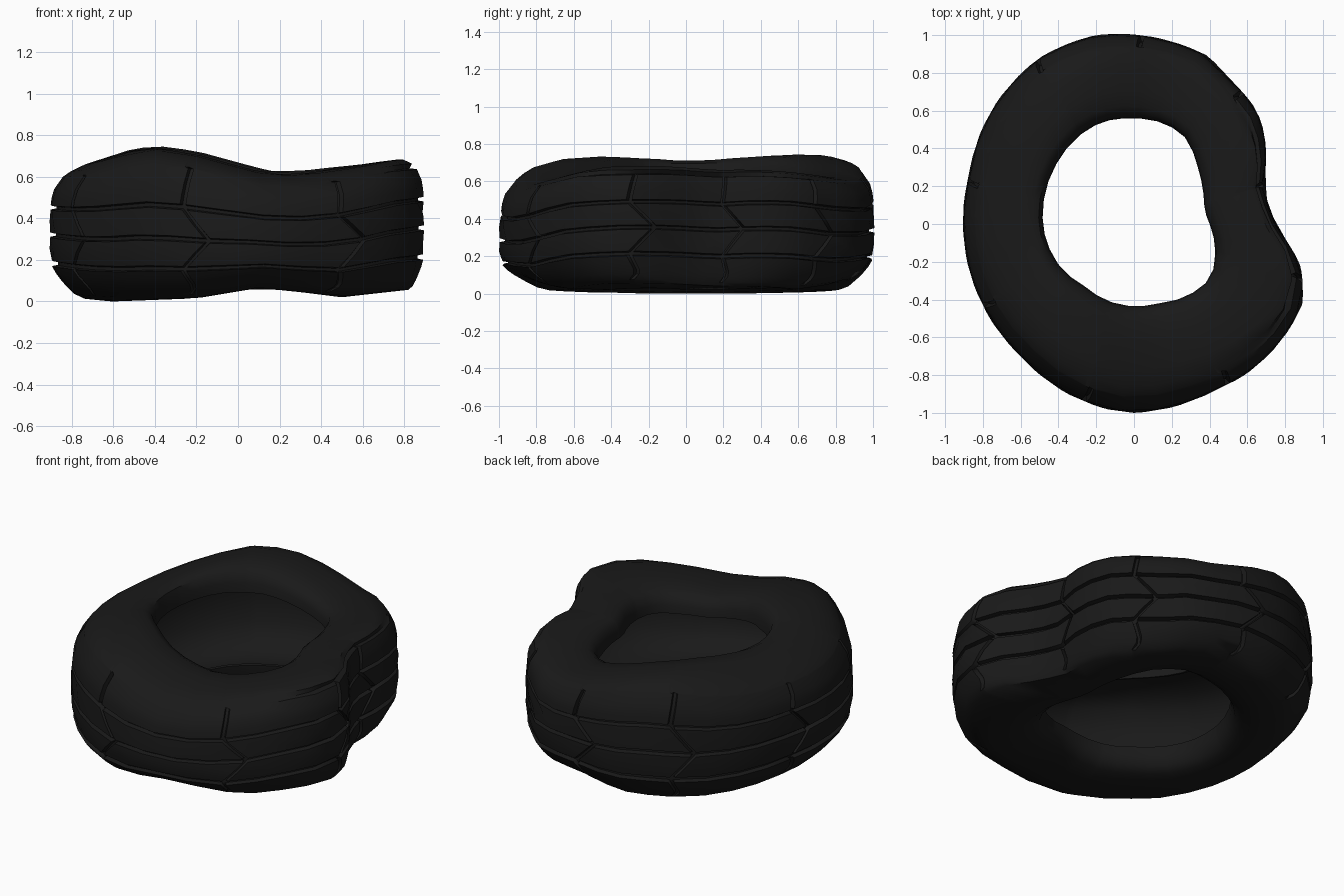
import bpy, bmesh
from math import atan2, degrees, radians, cos, sin, hypot, exp

if "Cube" in bpy.data.objects:
    bpy.data.objects.remove(bpy.data.objects["Cube"])

# Plan outlines (x, y) of the squashed tyre: tread and hole
OUTER = [(-.2, 1), (.1, .99), (.25, .95), (.4, .885), (.47, .8), (.65, .6), (.685, .5),
         (.7, .35), (.68, .2), (.72, .05), (.77, -.04), (.83, -.12), (.88, -.22), (.895, -.3),
         (.89, -.43), (.77, -.63), (.6, -.79), (.43, -.88), (.27, -.95), (0, -1),
         (-.1, -.99), (-.33, -.91), (-.6, -.7), (-.81, -.41), (-.9, -.09), (-.875, .25),
         (-.73, .64), (-.5, .88), (-.36, .95)]
HOLE = [(0, .56), (.17, .53), (.28, .45), (.33, .32), (.36, .2), (.37, .07), (.4, 0),
        (.43, -.15), (.41, -.28), (.35, -.34), (.13, -.42), (-.1, -.42), (-.26, -.33),
        (-.41, -.2), (-.48, -.02), (-.48, .1), (-.42, .3), (-.31, .45), (-.17, .54)]
# Heights of the wavy top and bottom along x
TOP = [(-.9, .63), (-.75, .66), (-.6, .70), (-.5, .73), (-.38, .74), (-.2, .715), (0, .66),
       (.15, .62), (.3, .62), (.6, .66), (.75, .69), (.9, .69)]
BOTTOM = [(-.9, .025), (-.75, .01), (-.6, 0), (-.2, .015), (.1, .065), (.3, .045), (.5, .02),
          (.75, .05), (.9, .055)]
# Cross grooves round the tread (degrees)
CROSS = [-152, -106, -60, -19, 16, 50, 87, 120, 165]
GROOVES = [.65, .43, .22]
DEPTH = .028


def interp(table, x):
    if x <= table[0][0]:
        return table[0][1]
    for (a, p), (b, q) in zip(table, table[1:]):
        if x <= b:
            return p + (q - p) * (x - a) / (b - a)
    return table[-1][1]


def polar(points):
    pts = sorted((degrees(atan2(y, x)), hypot(x, y)) for x, y in points)
    return [(a - 360, r) for a, r in pts] + pts + [(a + 360, r) for a, r in pts]


R_OUT, R_IN = polar(OUTER), polar(HOLE)

# Cross-section rows: (radial fraction, height fraction, ring groove?, tread zone 0/1)
rows = [(0, .8, 0, 0), (.01, .88, 0, 0), (.05, .95, 0, 0), (.14, .99, 0, 0), (.33, 1, 0, 0),
        (.6, .99, 0, 0), (.76, .955, 0, 0), (.85, .915, 0, 0), (.86, .905, 0, 1),
        (.95, .81, 0, 1), (.98, .73, 0, 1)]
for i, g in enumerate(GROOVES):
    t = (.99, 1, .975)[i]
    rows += [(t, g + .019, 0, 1), (t, g + .011, 1, 1), (t, g - .011, 1, 1), (t, g - .019, 0, 1)]
    if i < 2:
        rows.append((1.0, (g + GROOVES[i + 1]) / 2, 0, 1))
rows += [(.93, .155, 0, 1), (.86, .105, 0, 1), (.8, .07, 0, 1), (.72, .03, 0, 0),
         (.6, .005, 0, 0), (.33, 0, 0, 0), (.14, .01, 0, 0), (.05, .05, 0, 0), (.01, .12, 0, 0),
         (0, .19, 0, 0),
         # hollow inside
         (.05, .19, 0, 0), (.14, .13, 0, 0), (.33, .1, 0, 0), (.6, .1, 0, 0), (.78, .16, 0, 0),
         (.89, .28, 0, 0), (.92, .45, 0, 0), (.89, .68, 0, 0), (.78, .84, 0, 0),
         (.6, .9, 0, 0), (.33, .91, 0, 0), (.14, .88, 0, 0), (.05, .81, 0, 0)]

# Chevron offset of the cross grooves against height
CHEVRON = [(0, 0), (.09, 2.2), (.22, 0), (.43, 8), (.65, 0), (.9, 1.5), (1, 0)]

# Columns: four per cross groove plus plain ones between
cols = []
for i, a in enumerate(CROSS):
    b = CROSS[i + 1] if i + 1 < len(CROSS) else CROSS[0] + 360
    cols += [(a - .85, 0), (a - .5, 1), (a + .5, 1), (a + .85, 0)]
    lo, hi = a + .85, b - .85
    cols += [(lo + (hi - lo) * k / 4, 0) for k in (1, 2, 3)]


def place(col, row):
    a, cross = col
    t, f, ring, tread = row
    if tread:
        a += interp(CHEVRON, f)
    a = (a + 180) % 360 - 180
    # shoulders are squarer on the dented right side
    outside = tread or f > .95 or f < .05
    if t > .59 and outside:
        t += (1 - t) * (.75 if f < .5 else .6) * exp(-((a - 2) / 42) ** 2)
    ro, ri = interp(R_OUT, a), interp(R_IN, a)
    r = ri + (ro - ri) * t
    x, y = r * cos(radians(a)), r * sin(radians(a))
    top, low = interp(TOP, x) + .012 * y, interp(BOTTOM, x)
    z = low + (top - low) * f + 4 * f * (1 - f) * (.02 * y + .045 * x * x)
    if ring or (cross and tread):
        x, y = x * (r - DEPTH) / r, y * (r - DEPTH) / r
    return x, y, z


# Tyre skin: closed grid of columns and rows
bm = bmesh.new()
grid = [[bm.verts.new(place(c, r)) for r in rows] for c in cols]
nc, nr = len(cols), len(rows)
for i in range(nc):
    for j in range(nr):
        k, m = (i + 1) % nc, (j + 1) % nr
        bm.faces.new((grid[i][j], grid[k][j], grid[k][m], grid[i][m]))
bmesh.ops.recalc_face_normals(bm, faces=bm.faces)
mesh = bpy.data.meshes.new("worn_tyre")
bm.to_mesh(mesh)
bm.free()
tyre = bpy.data.objects.new("worn_tyre", mesh)
bpy.context.collection.objects.link(tyre)

# Black rubber
rubber = bpy.data.materials.new("black_rubber")
rubber.diffuse_color = (.01, .01, .01, 1)
rubber.use_nodes = True
rubber.node_tree.nodes["Principled BSDF"].inputs["Base Color"].default_value = rubber.diffuse_color
mesh.materials.append(rubber)

bpy.context.view_layer.objects.active = tyre
tyre.select_set(True)
bpy.ops.object.shade_smooth_by_angle(angle=radians(42))
